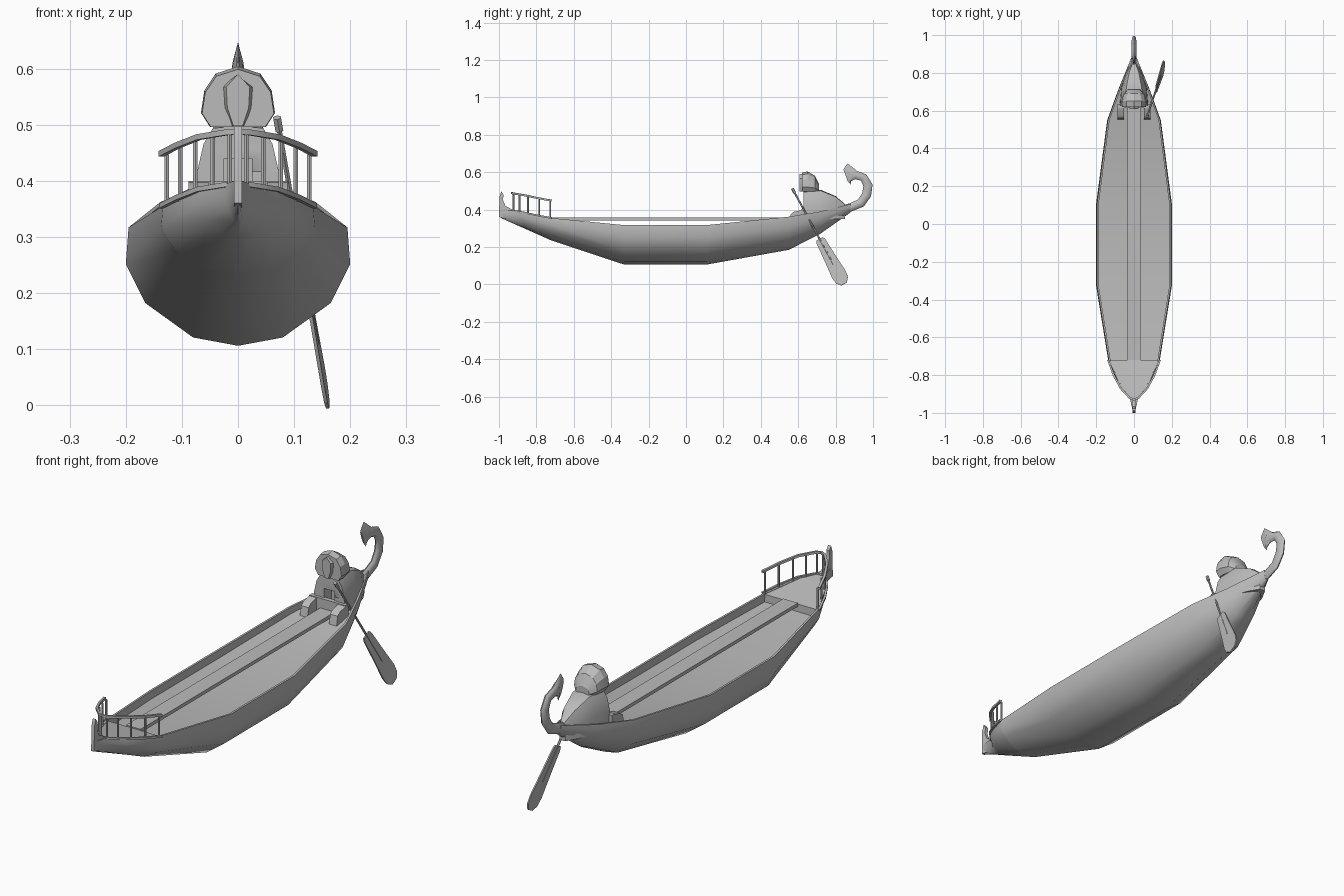
import bpy, bmesh, math
from mathutils import Vector

if "Cube" in bpy.data.objects:
    bpy.data.objects.remove(bpy.data.objects["Cube"], do_unlink=True)

grey = bpy.data.materials.new("plain grey")
grey.use_nodes = True
grey.diffuse_color = (0.5, 0.5, 0.5, 1)
grey.node_tree.nodes["Principled BSDF"].inputs["Base Color"].default_value = (0.5, 0.5, 0.5, 1)


def finish(name, bm, angle):
    """Turn a bmesh into an object with sharp edges above the angle."""
    bmesh.ops.recalc_face_normals(bm, faces=bm.faces)
    mesh = bpy.data.meshes.new(name)
    bm.to_mesh(mesh)
    bm.free()
    mesh.materials.append(grey)
    ob = bpy.data.objects.new(name, mesh)
    bpy.context.collection.objects.link(ob)
    bpy.ops.object.select_all(action='DESELECT')
    bpy.context.view_layer.objects.active = ob
    ob.select_set(True)
    bpy.ops.object.shade_smooth_by_angle(angle=math.radians(angle))
    return ob


def loft(name, rings, angle=30):
    """Skin a row of equal closed rings and cap both ends."""
    bm = bmesh.new()
    rows = [[bm.verts.new(p) for p in ring] for ring in rings]
    n = len(rows[0])
    for a, b in zip(rows, rows[1:]):
        for i in range(n):
            j = (i + 1) % n
            bm.faces.new((a[i], a[j], b[j], b[i]))
    bm.faces.new(rows[0])
    bm.faces.new(rows[-1])
    return finish(name, bm, angle)


def mirrored(half):
    """Complete a half outline whose last point lies on the centre line."""
    return half + [(-x, z) for x, z in reversed(half[:-1])]


def bar(name, path, r, sides=6):
    """Straight-sided bar through a path of points."""
    pts = [Vector(p) for p in path]
    rings = []
    for i, p in enumerate(pts):
        t = (pts[min(i + 1, len(pts) - 1)] - pts[max(i - 1, 0)]).normalized()
        u = t.cross(Vector((0, 1, 0) if abs(t.z) > 0.7 else (0, 0, 1))).normalized()
        v = t.cross(u)
        rings.append([p + r * (u * math.cos(k) + v * math.sin(k))
                      for k in (math.tau * (s + 0.5) / sides for s in range(sides))])
    return loft(name, rings)


def box(name, x, y, z):
    return loft(name, [[(a, b, c) for a, c in ((x[0], z[0]), (x[1], z[0]), (x[1], z[1]), (x[0], z[1]))]
                       for b in y])


# Hull: y, half width, rim height, keel height, deck depth below the rim
stations = [(-0.99, 0.007, 0.40, 0.355, 0.002), (-0.92, 0.022, 0.395, 0.324, 0.002),
            (-0.87, 0.07, 0.385, 0.302, 0.002), (-0.72, 0.137, 0.355, 0.235, 0.002),
            (-0.719, 0.137, 0.355, 0.235, 0.035), (-0.33, 0.2, 0.317, 0.106, 0.035),
            (0.11, 0.2, 0.317, 0.106, 0.035), (0.55, 0.142, 0.362, 0.185, 0.03),
            (0.72, 0.08, 0.39, 0.272, 0.02), (0.88, 0.014, 0.43, 0.385, 0.003)]
section = [(0.975, 0), (1, 0.31), (0.825, 0.64), (0.4, 0.93), (0, 1)]
hull_rings = []
for y, w, top, keel, deep in stations:
    outer = mirrored([(w * a, top - (top - keel) * b) for a, b in section])
    inner = w * 0.975 - min(0.009, w * 0.3)
    ring = outer + [(-inner, top), (-inner, top - deep), (inner, top - deep), (inner, top)]
    hull_rings.append([(x, y, z) for x, z in ring])
loft("hull", hull_rings, 50)

# Raised walkway along the middle of the deck
box("centre_plank", (-0.035, 0.035), (-0.72, 0.62), (0.343, 0.358))

# Bow platform edge, rail and posts
edge = [(0.137, -0.72, 0.355), (0.108, -0.80, 0.37), (0.07, -0.87, 0.385),
        (0.022, -0.922, 0.393), (0, -0.93, 0.395)]
path = edge + [(-x, y, z) for x, y, z in reversed(edge[:-1])]
bar("platform_edge", path, 0.006, 4)
bar("bow_rail", [(x, y, z + 0.093) for x, y, z in path], 0.007, 4)
for s, side in ((1, "left"), (-1, "right")):
    for i, (x, y, z) in enumerate([(0.127, -0.725, 0.355), (0.103, -0.785, 0.368),
                                   (0.076, -0.845, 0.38), (0.045, -0.89, 0.388),
                                   (0.015, -0.922, 0.394)]):
        bar(f"rail_post_{side}_{i + 1}", [(s * x, y, z - 0.005), (s * x, y, z + 0.092)], 0.0045)

# Upright bow blade with a hooked back
blade = [(-1, 0.36), (-0.997, 0.47), (-0.988, 0.497), (-0.976, 0.48), (-0.978, 0.45),
         (-0.965, 0.42), (-0.92, 0.395), (-0.92, 0.345)]
loft("bow_post", [[(x, y, z) for y, z in blade] for x in (-0.007, 0.007)])

# Curled stern ending in a flared flower
curl = [(0.82, 0.40, 0.018, 0.012), (0.88, 0.412, 0.022, 0.014), (0.935, 0.435, 0.024, 0.013),
        (0.966, 0.48, 0.025, 0.013), (0.973, 0.53, 0.025, 0.012), (0.95, 0.572, 0.022, 0.012),
        (0.91, 0.584, 0.022, 0.012), (0.888, 0.588, 0.036, 0.013), (0.872, 0.590, 0.058, 0.006),
        (0.853, 0.583, 0.034, 0.004)]
rings = []
for i, (y, z, h, w) in enumerate(curl):
    a, b = curl[max(i - 1, 0)], curl[min(i + 1, len(curl) - 1)]
    t = Vector((0, b[0] - a[0], b[1] - a[1])).normalized()
    up = Vector((0, -t.z, t.y))
    rings.append([Vector((w * math.cos(k), y, z)) + up * h * math.sin(k)
                  for k in (math.tau * s / 8 for s in range(8))])
loft("stern_curl", rings, 50)

# Domed stern cabin with a doorway
arch = [(1, 0), (0.97, 0.45), (0.82, 0.78), (0.6, 0.97), (0, 1)]
cabin = loft("stern_cabin", [[(x, y, z) for x, z in mirrored([(w * a, 0.35 + (top - 0.35) * b)
                                                            for a, b in arch])]
                             for y, w, top in ((0.628, 0.075, 0.498), (0.72, 0.068, 0.506),
                                               (0.80, 0.043, 0.472), (0.85, 0.014, 0.43))])
cutter = box("doorway_cutter", (-0.025, 0.025), (0.58, 0.68), (0.36, 0.44))
cut = cabin.modifiers.new("doorway", 'BOOLEAN')
cut.operation = 'DIFFERENCE'
cut.solver = 'EXACT'
cut.object = cutter
bpy.context.view_layer.objects.active = cabin
bpy.ops.object.modifier_apply(modifier=cut.name)
bpy.data.objects.remove(cutter, do_unlink=True)

# Faceted hood above the cabin, with a folded front
hood = mirrored([(0.05, 0), (0.066, 0.025), (0.06, 0.065), (0.04, 0.095), (0, 0.108)])
loft("hood", [[(x * s, y, 0.496 + z * h) for x, z in hood]
              for y, s, h in ((0.62, 0.97, 0.95), (0.65, 1, 1), (0.69, 0.85, 0.78), (0.712, 0.5, 0.35))], 20)
fold = mirrored([(0.012, 0.498), (0.027, 0.53), (0.03, 0.567), (0, 0.59)])
loft("hood_fold", [[(x * s, y, z) for x, z in fold] for y, s in ((0.608, 0.7), (0.63, 1))], 20)

# Seat back ledge and sloped armrests
box("seat_ledge", (-0.088, 0.088), (0.615, 0.635), (0.34, 0.40))
for s, side in ((1, "left"), (-1, "right")):
    arm = [(0.552, 0.335), (0.56, 0.375), (0.575, 0.388), (0.63, 0.40), (0.63, 0.335)]
    loft(f"armrest_{side}", [[(s * x, y, z) for y, z in arm] for x in (0.052, 0.088)])

# Steering paddle hung over the left side
top, tip = Vector((0.07, 0.57, 0.51)), Vector((0.16, 0.845, 0.002))
axis = tip - top
across = axis.cross(Vector((1, 0, 0))).normalized()
flat = axis.cross(across).normalized()
bar("paddle_shaft", [top, top + axis * 0.79], 0.005)
bar("paddle_grip", [top - axis * 0.005, top + axis * 0.04], 0.008)
loft("paddle_blade", [[top + axis * t + across * w * a + flat * 0.003 * b
                       for a, b in ((-1, -1), (1, -1), (1, 1), (-1, 1))]
                      for t, w in ((0.525, 0.02), (0.55, 0.026), (0.75, 0.034), (0.9, 0.041),
                                   (0.96, 0.036), (1, 0.016))])
